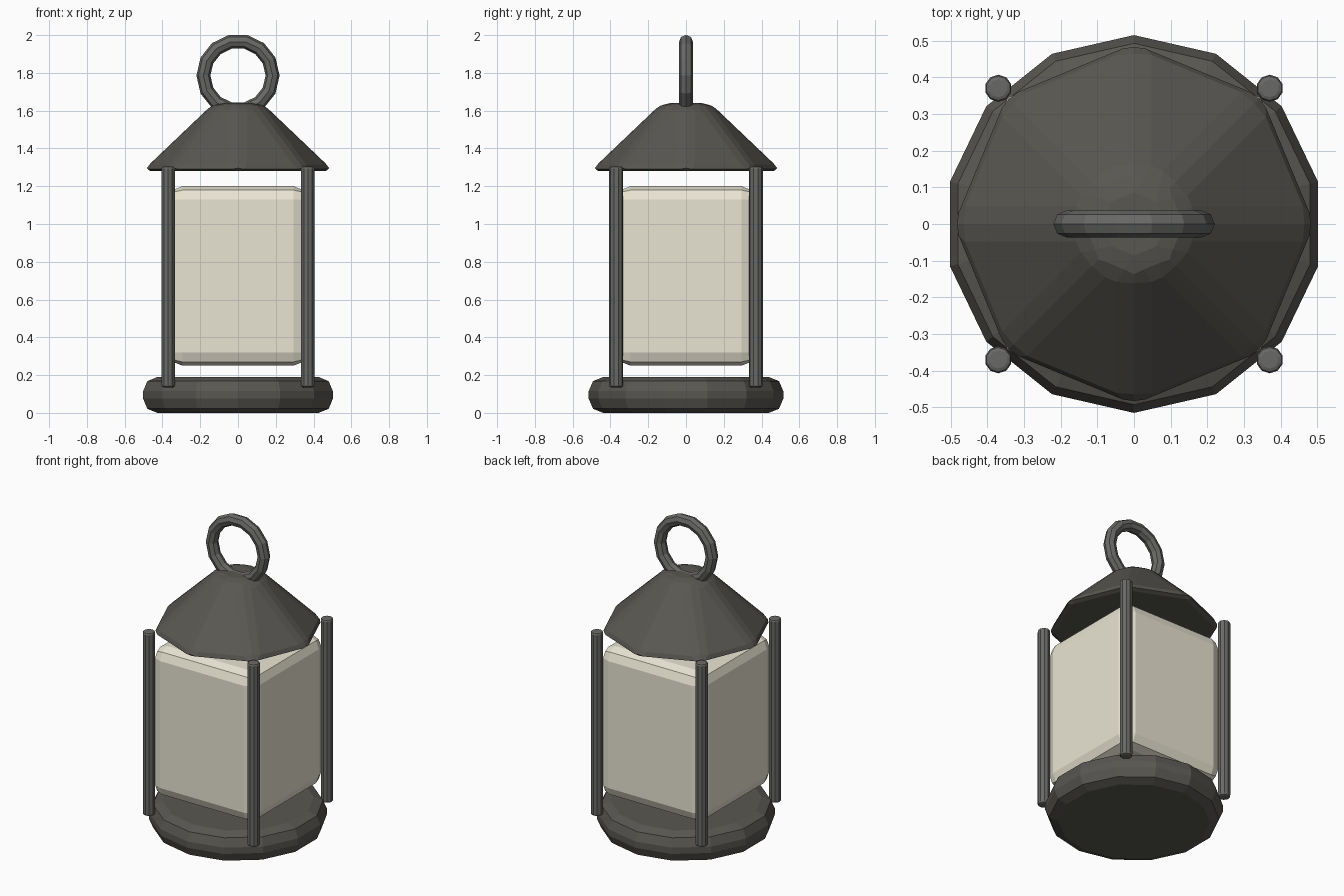
import bpy, math

if "Cube" in bpy.data.objects:
    bpy.data.objects.remove(bpy.data.objects["Cube"])


def material(name, rgb):
    m = bpy.data.materials.new(name)
    m.diffuse_color = (*rgb, 1)
    m.use_nodes = True
    m.node_tree.nodes["Principled BSDF"].inputs["Base Color"].default_value = m.diffuse_color
    return m


dark = material("dark_iron", (0.10, 0.095, 0.083))
iron = material("grey_iron", (0.14, 0.14, 0.135))
cream = material("cream_glass", (0.82, 0.78, 0.65))


def finish(name, mat, bevel=0, segments=2, angle=30):
    o = bpy.context.object
    o.name = name
    o.data.materials.append(mat)
    bpy.ops.object.transform_apply(location=False, rotation=True, scale=True)
    if bevel:
        b = o.modifiers.new("bevel", 'BEVEL')
        b.width = bevel
        b.segments = segments
        b.limit_method = 'ANGLE'
        b.angle_limit = math.radians(angle)
    return o


# Round base
bpy.ops.mesh.primitive_cylinder_add(vertices=14, radius=0.515, depth=0.19, location=(0, 0, 0.095))
finish("base", dark, 0.075)

# Glowing glass body
bpy.ops.mesh.primitive_cube_add(size=1, location=(0, 0, 0.725))
bpy.context.object.scale = (0.73, 0.73, 0.95)
finish("glass_body", cream, 0.07)

# Corner posts
for sx in (-1, 1):
    for sy in (-1, 1):
        bpy.ops.mesh.primitive_cylinder_add(vertices=10, radius=0.037, depth=1.17,
                                            location=(sx * 0.37, sy * 0.37, 0.72))
        finish("corner_post", iron, 0.012, 2, 60)

# Octagonal roof
bpy.ops.mesh.primitive_cone_add(vertices=8, radius1=0.518, radius2=0.14, depth=0.36,
                                location=(0, 0, 1.46))
finish("roof", dark, 0.05)

# Carrying ring
bpy.ops.mesh.primitive_torus_add(major_segments=14, minor_segments=8, major_radius=0.183,
                                 minor_radius=0.037, location=(0, 0, 1.786),
                                 rotation=(math.pi / 2, 0, 0))
finish("carrying_ring", iron)
